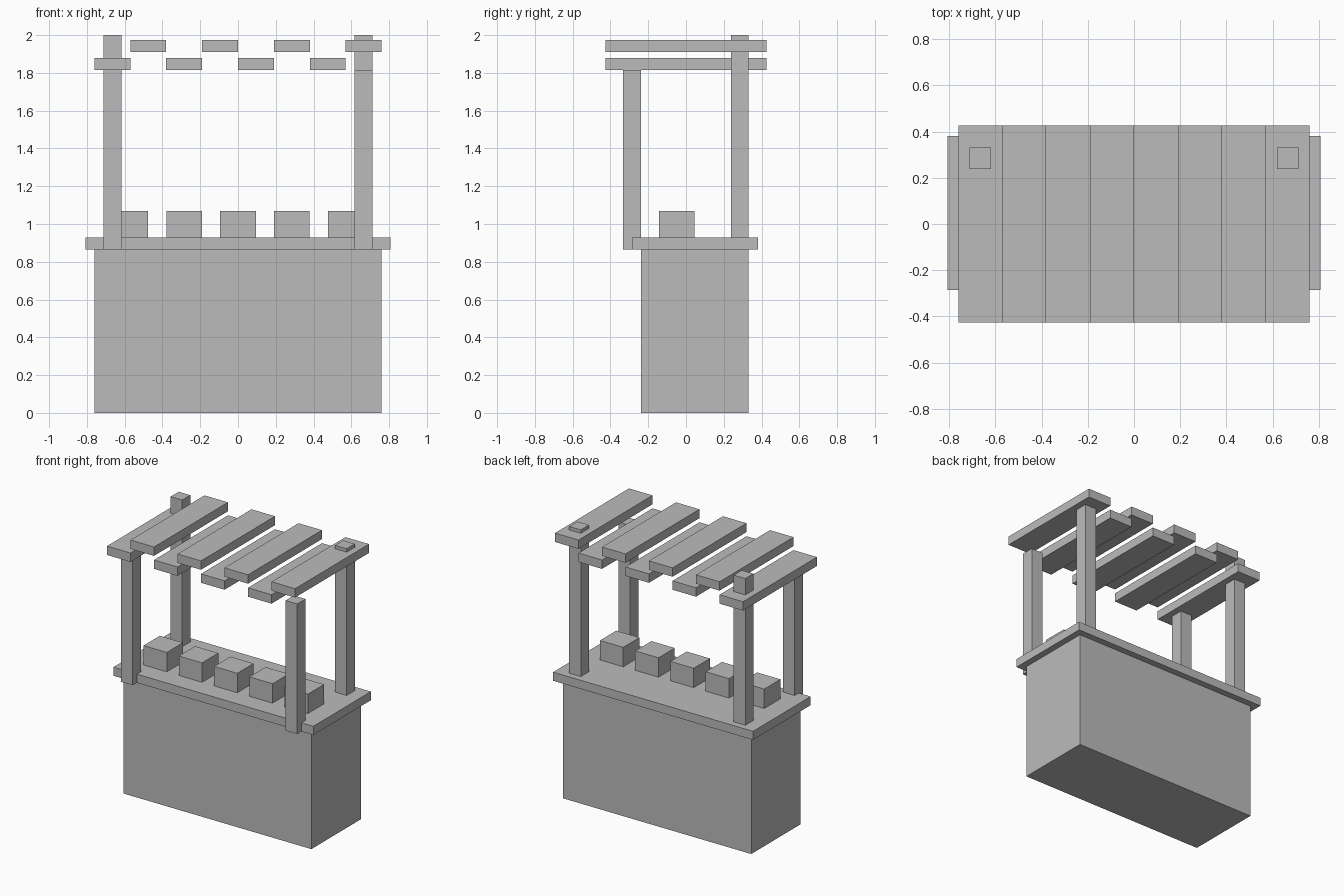
import bpy

cube = bpy.data.objects.get("Cube")
if cube:
    bpy.data.objects.remove(cube, do_unlink=True)

grey = bpy.data.materials.new("plain_grey")
grey.use_nodes = True
grey.diffuse_color = (0.5, 0.5, 0.5, 1)
grey.node_tree.nodes["Principled BSDF"].inputs["Base Color"].default_value = (0.5, 0.5, 0.5, 1)


def box(name, x, y, z):
    """Flat-sided box from its (min, max) range on each axis."""
    ranges = (x, y, z)
    bpy.ops.mesh.primitive_cube_add(size=1)
    obj = bpy.context.object
    obj.name = name
    for v in obj.data.vertices:
        v.co = [lo + (c + 0.5) * (hi - lo) for c, (lo, hi) in zip(v.co, ranges)]
    obj.data.materials.append(grey)
    return obj


BASE_TOP = 0.865
COUNTER_TOP = 0.928
SLAT_BOTTOM = 1.815
SLAT_WIDTH = 0.19
SLAT_THICK = 0.065

# Stall base and counter
box("stall_base", (-0.76, 0.76), (-0.238, 0.332), (0, BASE_TOP))
box("counter_top", (-0.808, 0.808), (-0.285, 0.38), (BASE_TOP, COUNTER_TOP))

# Posts: short in front, tall at the back through the roof
for side, s in (("right", -1), ("left", 1)):
    x = sorted((s * 0.618, s * 0.712))
    box(f"front_post_{side}", x, (-0.333, -0.238), (BASE_TOP, SLAT_BOTTOM))
    box(f"back_post_{side}", x, (0.238, 0.332), (BASE_TOP, 2))

# Goods on the counter
for i in range(5):
    x = (i - 2) * 0.285
    box(f"goods_box_{i + 1}", (x - 0.094, x + 0.094), (-0.142, 0.045), (COUNTER_TOP, 1.07))

# Roof slats, alternating low and high
for i in range(8):
    x = (i - 4) * SLAT_WIDTH
    z = SLAT_BOTTOM + (i % 2) * 0.095
    box(f"roof_slat_{i + 1}", (x, x + SLAT_WIDTH), (-0.427, 0.427), (z, z + SLAT_THICK))
